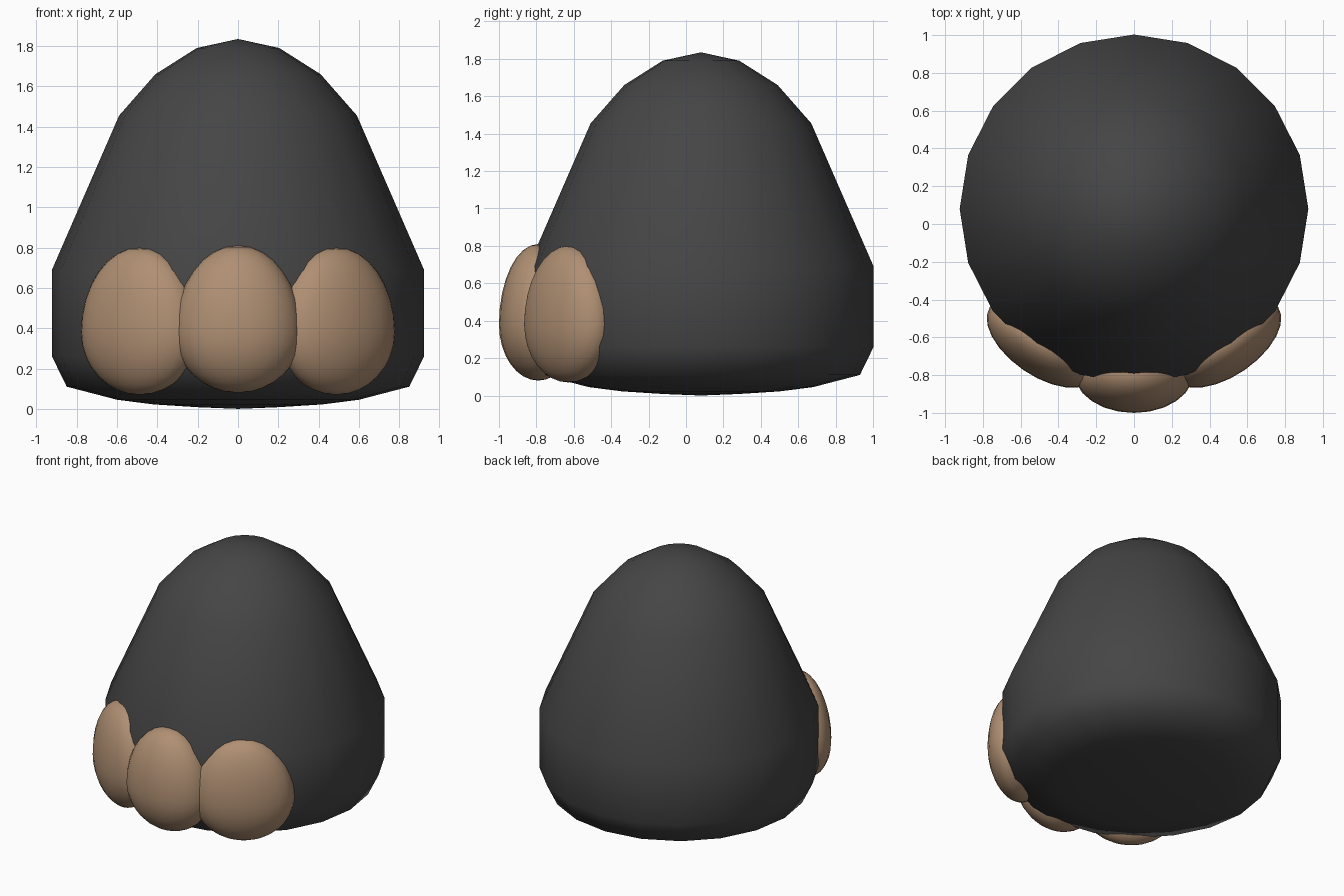
import bpy, bmesh, math
from mathutils import Matrix, Vector

if "Cube" in bpy.data.objects:
    bpy.data.objects.remove(bpy.data.objects["Cube"])

CY = 0.08  # axis of the body in y


def material(name, rgb):
    m = bpy.data.materials.new(name)
    m.diffuse_color = (*rgb, 1)
    m.use_nodes = True
    m.node_tree.nodes["Principled BSDF"].inputs["Base Color"].default_value = m.diffuse_color
    return m


def add_object(name, bm, mat):
    bmesh.ops.recalc_face_normals(bm, faces=bm.faces)
    for f in bm.faces:
        f.smooth = True
    me = bpy.data.meshes.new(name)
    bm.to_mesh(me)
    bm.free()
    me.materials.append(mat)
    ob = bpy.data.objects.new(name, me)
    bpy.context.collection.objects.link(ob)
    return ob


dark = material("charcoal", (0.06, 0.06, 0.06))
tan = material("tan", (0.43, 0.275, 0.17))

# Body: lathed profile (radius, height) with 20 sides
profile = [(0, 0), (0.2, 0.008), (0.42, 0.022), (0.6, 0.045), (0.85, 0.11),
           (0.923, 0.26), (0.923, 0.69), (0.59, 1.455), (0.41, 1.66),
           (0.205, 1.79), (0, 1.835)]
bm = bmesh.new()
verts = [bm.verts.new((r, 0, z)) for r, z in profile]
edges = [bm.edges.new(p) for p in zip(verts, verts[1:])]
bmesh.ops.spin(bm, geom=verts + edges, cent=(0, 0, 0), axis=(0, 0, 1),
               angle=2 * math.pi, steps=20)
bmesh.ops.remove_doubles(bm, verts=bm.verts, dist=0.0005)
bmesh.ops.translate(bm, verts=bm.verts, vec=(0, CY, 0))
add_object("foot_body", bm, dark)


# Toes: egg shapes, fuller at the bottom, turned around the body axis
def toe(name, angle, radius, width, depth, low, high):
    bm = bmesh.new()
    bmesh.ops.create_uvsphere(bm, u_segments=24, v_segments=16, radius=1)
    turn = Matrix.Rotation(math.radians(angle), 4, 'Z')
    mid = 0.38
    for v in bm.verts:
        h = (high - mid) if v.co.z > 0 else (mid - low)
        p = Vector((v.co.x * width, v.co.y * depth - radius, v.co.z * h + mid))
        v.co = turn @ p + Vector((0, CY, 0))
    add_object(name, bm, tan)


toe("toe_middle", 0, 0.87, 0.315, 0.21, 0.08, 0.81)
for side, s in (("left", -1), ("right", 1)):
    toe("toe_" + side, s * 34.5, 0.86, 0.335, 0.175, 0.07, 0.80)
